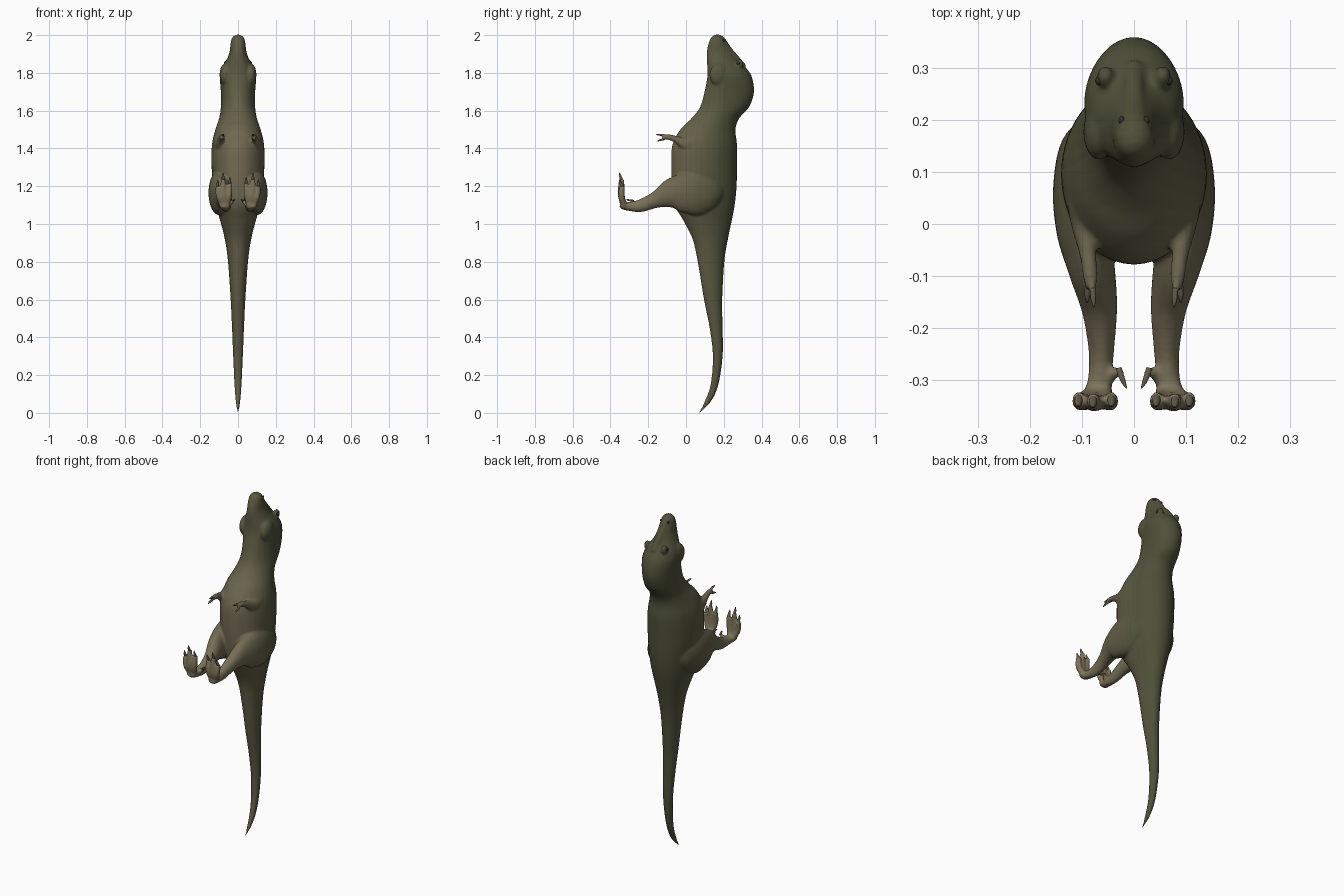
import bpy, bmesh, math
from mathutils import Vector

if "Cube" in bpy.data.objects:
    bpy.data.objects.remove(bpy.data.objects["Cube"])


def catmull(rows, steps):
    """Smoothly resample a list of equal-length number tuples."""
    out = []
    for i in range(len(rows) - 1):
        p0, p1 = rows[max(i - 1, 0)], rows[i]
        p2, p3 = rows[i + 1], rows[min(i + 2, len(rows) - 1)]
        for s in range(steps):
            t = s / steps
            out.append([0.5 * (2 * b + (c - a) * t + (2 * a - 5 * b + 4 * c - d) * t * t
                               + (3 * b - a - 3 * c + d) * t ** 3)
                        for a, b, c, d in zip(p0, p1, p2, p3)])
    return out + [list(rows[-1])]


def tube(bm, rows, steps=5, n=24, flat=False):
    """Loft ellipses along (x, y, z, half width, half depth) rows."""
    rows = catmull(rows, steps)
    pts = [Vector(r[:3]) for r in rows]
    rings = []
    for i, r in enumerate(rows):
        u, v = Vector((1, 0, 0)), Vector((0, 1, 0))
        if not flat:
            t = (pts[min(i + 1, len(pts) - 1)] - pts[max(i - 1, 0)]).normalized()
            u = (u - t * u.dot(t)).normalized()
            v = t.cross(u)
        a, b = max(r[3], 0.001), max(r[4], 0.001)
        rings.append([bm.verts.new(pts[i] + u * a * math.cos(2 * math.pi * k / n)
                                   + v * b * math.sin(2 * math.pi * k / n)) for k in range(n)])
    faces = [bm.faces.new(rings[0]), bm.faces.new(rings[-1])]
    for p, q in zip(rings, rings[1:]):
        for k in range(n):
            faces.append(bm.faces.new((p[k], p[(k + 1) % n], q[(k + 1) % n], q[k])))
    bmesh.ops.recalc_face_normals(bm, faces=faces)


def pair(bm, rows, **kw):
    """The same tube on both sides of x = 0."""
    for s in (1, -1):
        tube(bm, [(s * r[0], *r[1:]) for r in rows], **kw)


def ball(bm, c, r):
    for s in (1, -1):
        new = bmesh.ops.create_uvsphere(bm, u_segments=16, v_segments=10, radius=1)["verts"]
        for v in new:
            v.co = Vector((s * c[0] + v.co.x * r[0], c[1] + v.co.y * r[1], c[2] + v.co.z * r[2]))


def make(name, bm):
    me = bpy.data.meshes.new(name)
    bm.to_mesh(me)
    bm.free()
    ob = bpy.data.objects.new(name, me)
    bpy.context.collection.objects.link(ob)
    for p in me.polygons:
        p.use_smooth = True
    return ob


def material(name, rgb):
    m = bpy.data.materials.new(name)
    m.diffuse_color = (*rgb, 1)
    m.use_nodes = True
    m.node_tree.nodes["Principled BSDF"].inputs["Base Color"].default_value = m.diffuse_color
    return m


bm = bmesh.new()

# Tail, torso, neck and skull: z, front y, back y, half width
profile = [(0.0, .066, .076, .003), (.06, .098, .133, .012), (.15, .13, .172, .019),
           (.3, .142, .194, .026), (.45, .125, .194, .032), (.6, .095, .192, .039),
           (.8, .062, .203, .053), (.92, .035, .222, .07), (1.02, -.015, .243, .095),
           (1.1, -.06, .258, .118), (1.2, -.075, .268, .132), (1.31, -.078, .27, .14),
           (1.42, -.072, .27, .138), (1.5, -.03, .262, .12), (1.56, .03, .282, .1),
           (1.62, .075, .335, .091), (1.7, .098, .36, .091), (1.78, .113, .348, .096),
           (1.83, .113, .315, .083), (1.87, .11, .275, .06), (1.91, .11, .248, .045),
           (1.95, .118, .222, .04), (1.985, .132, .203, .032), (2.002, .152, .182, .012)]
tube(bm, [(0, (a + b) / 2, z, w, (b - a) / 2) for z, a, b, w in profile], n=40, flat=True)

# Snout ridge, brow ridges, jaw muscles
tube(bm, [(0, .305, 1.83, .018, .018), (0, .262, 1.88, .019, .018),
          (0, .228, 1.92, .021, .018), (0, .195, 1.965, .026, .02)])
ball(bm, (.055, .283, 1.848), (.017, .022, .026))
ball(bm, (.068, .178, 1.79), (.03, .055, .06))

# Legs: thigh, shin and ankle
pair(bm, [(.07, .2, 1.16, .02, .03), (.09, .15, 1.165, .05, .085), (.1, .07, 1.165, .056, .118),
          (.097, -.01, 1.165, .053, .108), (.083, -.08, 1.16, .046, .08),
          (.067, -.16, 1.128, .035, .044), (.063, -.24, 1.097, .025, .034),
          (.066, -.30, 1.093, .023, .024), (.07, -.335, 1.098, .03, .02),
          (.07, -.35, 1.1, .02, .012)])

# Toes
toes = [[(.06, -.325, 1.095), (.048, -.342, 1.15), (.043, -.338, 1.215)],
        [(.07, -.33, 1.095), (.076, -.344, 1.16), (.079, -.34, 1.238)],
        [(.08, -.325, 1.095), (.1, -.342, 1.145), (.107, -.338, 1.2)]]
for t in toes:
    pair(bm, [(*t[0], .015, .015), (*t[1], .017, .018), (*t[2], .012, .015)], n=16)
pair(bm, [(.05, -.30, 1.1, .012, .012), (.034, -.285, 1.115, .01, .01),
          (.024, -.288, 1.125, .008, .008)], n=16)

# Shoulders and arms
pair(bm, [(.085, .12, 1.43, .025, .05), (.1, .06, 1.42, .03, .06), (.097, .0, 1.425, .024, .035),
          (.09, -.05, 1.447, .017, .019), (.085, -.09, 1.46, .015, .015),
          (.083, -.115, 1.462, .013, .013)])
fingers = [[(.083, -.105, 1.464), (.079, -.132, 1.472)], [(.085, -.105, 1.458), (.09, -.128, 1.446)]]
for f in fingers:
    pair(bm, [(*f[0], .01, .011), (*f[1], .008, .008)], n=12)

# Fuse into one skin
body = make("body", bm)
rm = body.modifiers.new("fuse", 'REMESH')
rm.mode, rm.voxel_size = 'VOXEL', 0.0065
sm = body.modifiers.new("soften", 'SMOOTH')
sm.factor, sm.iterations = 0.5, 4
skin = bpy.data.meshes.new_from_object(body.evaluated_get(bpy.context.evaluated_depsgraph_get()))
body.modifiers.clear()
body.data = skin

# Skin shades from pale feet to dark back
skin.materials.clear()
pale, dark, N = (.21, .175, .105), (.075, .08, .04), 14
for i in range(N):
    f = i / (N - 1)
    skin.materials.append(material(f"skin_{i}", [a + (b - a) * f for a, b in zip(pale, dark)]))
for p in skin.polygons:
    p.use_smooth = True
    f = (p.center.y + .32) / .55 + .12 * p.normal.y
    p.material_index = max(0, min(N - 1, int(f * N)))

# Claws on toes and fingers
bm = bmesh.new()
tips = [(t[2], (0, -.012, .035), .0085) for t in toes]
tips += [((.026, -.287, 1.124), (-.012, -.03, .006), .006)]
tips += [(fingers[0][1], (-.002, -.028, .003), .006), (fingers[1][1], (0, -.024, -.008), .006)]
for c, d, r in tips:
    c, d = Vector(c), Vector(d)
    pair(bm, [(*(c - d * .3), r, r), (*(c + d * .4 + Vector((0, -.003, 0))), r * .8, r * .8),
              (*(c + d), .001, .001)], n=10, steps=4)
claws = make("claws", bm)
claws.data.materials.append(material("claw", (.13, .11, .075)))

# Eyes and nostrils
for name, c, r in (("eyes", (.067, .276, 1.852), (.008, .009, .009)),
                   ("nostrils", (.024, .2, 1.972), (.006, .008, .006))):
    bm = bmesh.new()
    ball(bm, c, r)
    make(name, bm).data.materials.append(material(name, (.03, .03, .02)))
